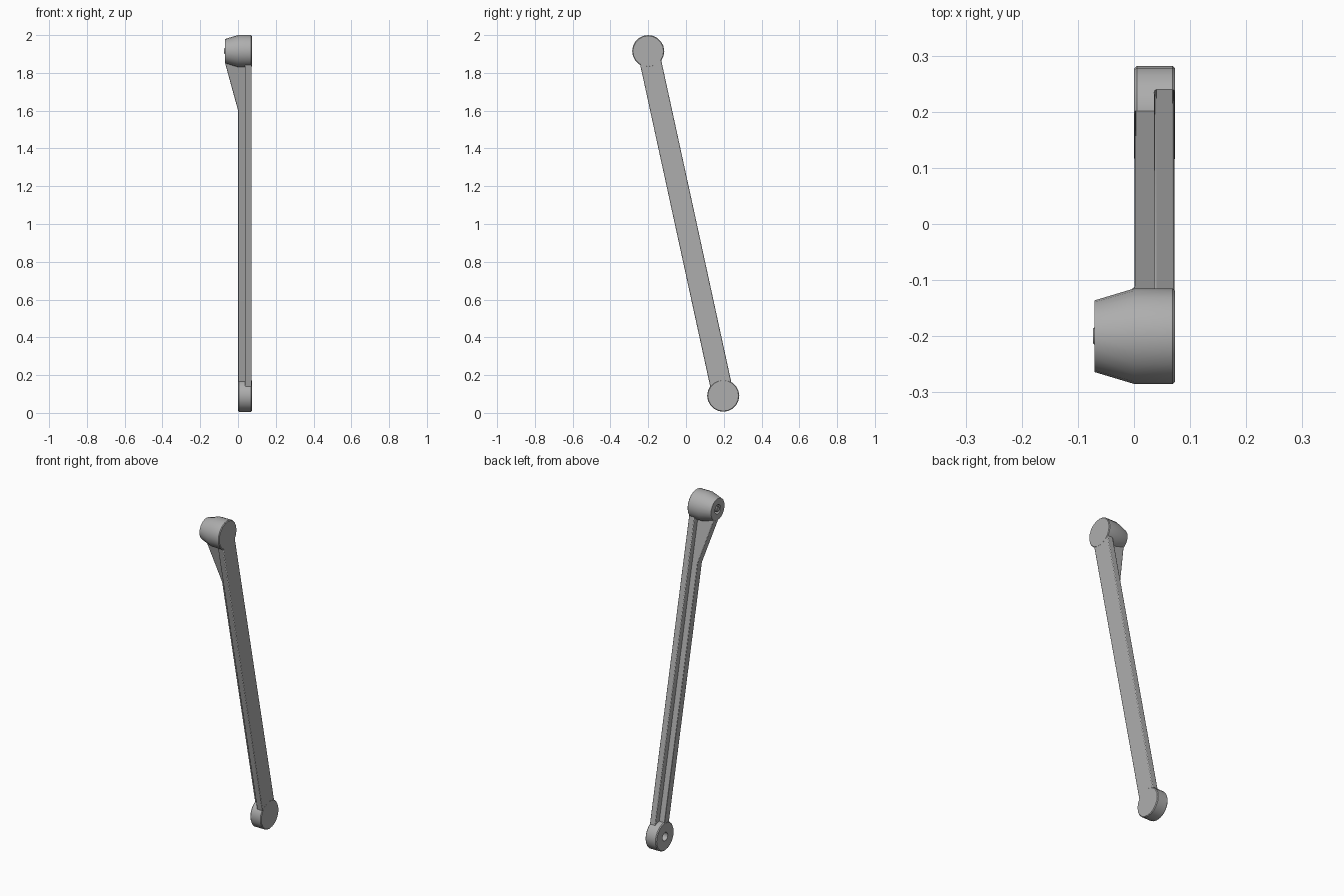
import bpy, bmesh, math
from mathutils import Matrix, Vector

if "Cube" in bpy.data.objects:
    bpy.data.objects.remove(bpy.data.objects["Cube"])

steel = bpy.data.materials.new("plain grey")
grey = (0.42, 0.42, 0.42, 1)
steel.diffuse_color = grey
steel.use_nodes = True
steel.node_tree.nodes["Principled BSDF"].inputs["Base Color"].default_value = grey

LOW = Vector((0, 0.197, 0.091))
HIGH = Vector((0, -0.2, 1.915))
SPAN = HIGH - LOW
LENGTH = SPAN.length
LEAN = Matrix.Translation(LOW) @ Matrix.Rotation(math.atan2(-SPAN.y, SPAN.z), 4, "X")


def finish(name, bm, place, angle):
    bmesh.ops.recalc_face_normals(bm, faces=bm.faces)
    mesh = bpy.data.meshes.new(name)
    bm.to_mesh(mesh)
    bm.free()
    mesh.transform(place)
    mesh.materials.append(steel)
    ob = bpy.data.objects.new(name, mesh)
    bpy.context.collection.objects.link(ob)
    bpy.ops.object.select_all(action="DESELECT")
    ob.select_set(True)
    bpy.context.view_layer.objects.active = ob
    bpy.ops.object.shade_smooth_by_angle(angle=math.radians(angle))
    return ob


def lathe(name, profile, centre, sides=20):
    """Turn (x, radius) points about the x axis, capping both ends."""
    bm = bmesh.new()
    rings = []
    for x, r in profile:
        turns = [math.tau * i / sides for i in range(sides)]
        rings.append([bm.verts.new((x, r * math.sin(a), r * math.cos(a))) for a in turns])
    for a, b in zip(rings, rings[1:]):
        for i in range(sides):
            j = (i + 1) % sides
            bm.faces.new((a[i], a[j], b[j], b[i]))
    bm.faces.new(rings[0])
    bm.faces.new(rings[-1])
    finish(name, bm, Matrix.Translation(centre), 25)


def slab(name, outline, half_width, bevel):
    """Extrude an (x, height) outline across y and lean it along the arm."""
    bm = bmesh.new()
    face = bm.faces.new([bm.verts.new((x, -half_width, t)) for x, t in outline])
    new = bmesh.ops.extrude_face_region(bm, geom=[face])["geom"]
    moved = [v for v in new if isinstance(v, bmesh.types.BMVert)]
    bmesh.ops.translate(bm, verts=moved, vec=(0, 2 * half_width, 0))
    ob = finish(name, bm, LEAN, 20)
    mod = ob.modifiers.new("soft edges", "BEVEL")
    mod.width = bevel
    mod.segments = 2


# Round ends, each with a blind recess on the inner face
lathe("lower_boss", [(0.073, 0.081), (0.069, 0.085), (0.005, 0.085), (0, 0.08),
                     (0, 0.025), (0.03, 0.025)], LOW)
lathe("upper_boss", [(0.073, 0.081), (0.069, 0.085), (0, 0.085), (-0.07, 0.064),
                     (-0.07, 0.027), (-0.03, 0.027)], HIGH)

# Pin seated in the upper recess
lathe("upper_pin", [(-0.02, 0.016), (-0.07, 0.016), (-0.073, 0.013)], HIGH)

# Flat outer plate of the arm
slab("arm_plate", [(0.036, 0), (0.0725, 0), (0.0725, LENGTH), (0.036, LENGTH)], 0.057, 0.004)

# Central rib, flaring into a gusset below the upper boss
slab("arm_rib", [(0.05, 0.05), (0.001, 0.05), (0.001, LENGTH - 0.32),
                 (-0.067, LENGTH - 0.066), (-0.067, LENGTH - 0.045),
                 (0.05, LENGTH - 0.04)], 0.022, 0.003)
